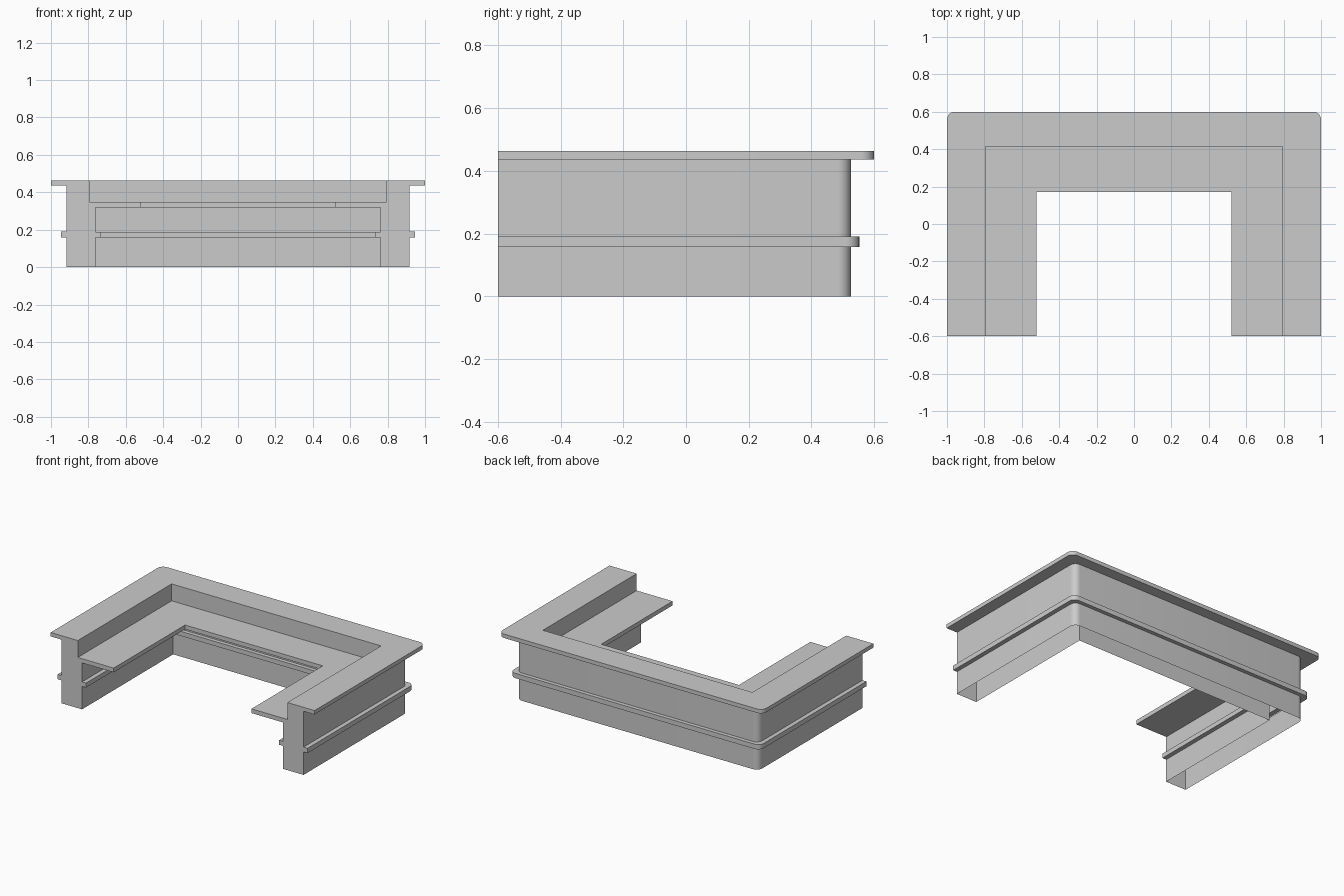
import bpy, bmesh, math

if "Cube" in bpy.data.objects:
    bpy.data.objects.remove(bpy.data.objects["Cube"])

FRONT = -0.6      # y of the open ends
ROUND = 0.042     # outer corner radius
SEG = 8           # segments per rounded corner

# Cross-section of the right wing (x, z), from outer foot over the top to inner foot
profile = [
    (0.917, 0), (0.917, 0.157), (0.947, 0.157), (0.947, 0.19), (0.917, 0.19),  # outer wall, trim
    (0.917, 0.436), (1.0, 0.436), (1.0, 0.463), (0.794, 0.463),                # raised counter
    (0.794, 0.347), (0.522, 0.347), (0.522, 0.318),                            # work surface
    (0.762, 0.318), (0.762, 0.188), (0.732, 0.188), (0.732, 0.157),            # inner wall, trim
    (0.762, 0.157), (0.762, 0),
]


def u_path(x):
    """U-shaped run at offset x; outer corners rounded, inner ones square."""
    y = 0.6 - (1 - x) * 0.895
    r = ROUND if x > 0.85 else 0
    right = [(x, FRONT)]
    for i in range(SEG + 1):
        a = math.pi / 2 * i / SEG
        right.append((x - r + r * math.cos(a), y - r + r * math.sin(a)))
    return right + [(-px, py) for px, py in reversed(right)]


# Sweep the section around the U, closed at both ends and open underneath
bm = bmesh.new()
rows = [[bm.verts.new((px, py, z)) for px, py in u_path(x)] for x, z in profile]
for a, b in zip(rows, rows[1:]):
    for i in range(len(a) - 1):
        bm.faces.new((a[i], a[i + 1], b[i + 1], b[i]))
bm.faces.new([row[0] for row in rows])
bm.faces.new([row[-1] for row in reversed(rows)])
bmesh.ops.remove_doubles(bm, verts=bm.verts, dist=1e-5)
bmesh.ops.recalc_face_normals(bm, faces=bm.faces)

mesh = bpy.data.meshes.new("reception_counter")
bm.to_mesh(mesh)
bm.free()
counter = bpy.data.objects.new("reception_counter", mesh)
bpy.context.collection.objects.link(counter)
bpy.context.view_layer.objects.active = counter
counter.select_set(True)
bpy.ops.object.shade_smooth_by_angle(angle=math.radians(30))
